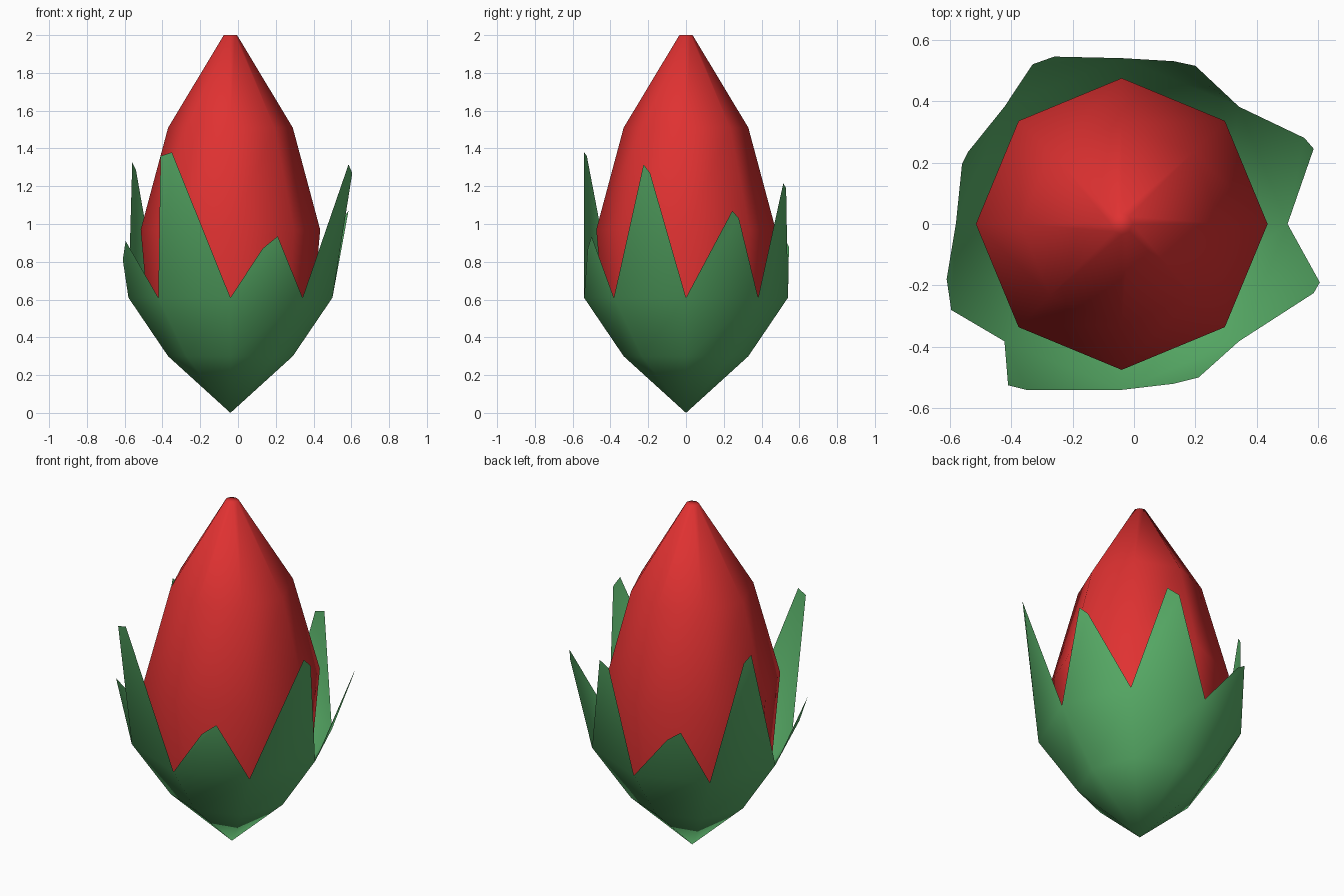
import bpy, bmesh, math

if "Cube" in bpy.data.objects:
    bpy.data.objects.remove(bpy.data.objects["Cube"])

CX = -0.04   # stem axis offset
SIDES = 8


def material(name, color):
    m = bpy.data.materials.new(name)
    m.diffuse_color = (*color, 1)
    m.use_nodes = True
    m.node_tree.nodes["Principled BSDF"].inputs["Base Color"].default_value = m.diffuse_color
    return m


def ring(bm, r, z):
    return [bm.verts.new((CX + r * math.cos(k * math.tau / SIDES),
                          r * math.sin(k * math.tau / SIDES), z)) for k in range(SIDES)]


def bridge(bm, low, high):
    for k in range(SIDES):
        n = (k + 1) % SIDES
        bm.faces.new((low[k], low[n], high[n], high[k]))


def finish(bm, name, mat):
    for f in bm.faces:
        f.smooth = True
    me = bpy.data.meshes.new(name)
    bm.to_mesh(me)
    bm.free()
    me.materials.append(mat)
    ob = bpy.data.objects.new(name, me)
    bpy.context.collection.objects.link(ob)
    return ob


red = material("petal red", (0.74, 0.031, 0.031))
green = material("leaf green", (0.10, 0.43, 0.14))

# Closed flower bud: eight-sided profile with a small flat tip
bm = bmesh.new()
rings = [ring(bm, r, z) for r, z in
         [(0.43, 0.46), (0.475, 0.97), (0.33, 1.51), (0.035, 2.0)]]
for a, b in zip(rings, rings[1:]):
    bridge(bm, a, b)
bm.faces.new(rings[-1])
finish(bm, "flower_bud", red)

# Green cup below the bud
bm = bmesh.new()
tip = bm.verts.new((CX, 0, 0))
low = ring(bm, 0.33, 0.30)
rim = ring(bm, 0.54, 0.61)
for k in range(SIDES):
    bm.faces.new((tip, low[(k + 1) % SIDES], low[k]))
bridge(bm, low, rim)

# Uneven blunt leaves on the rim: two tip points each, counter-clockwise from +x
leaf_tips = [
    ((0.585, 0.245, 1.07), (0.555, 0.28, 1.03)),
    ((0.20, 0.515, 1.215), (0.13, 0.53, 1.19)),
    ((-0.26, 0.545, 0.88), (-0.33, 0.52, 0.93)),
    ((-0.54, 0.235, 1.285), (-0.56, 0.195, 1.325)),
    ((-0.61, -0.18, 0.81), (-0.595, -0.28, 0.91)),
    ((-0.41, -0.525, 1.36), (-0.35, -0.54, 1.38)),
    ((0.13, -0.52, 0.87), (0.21, -0.50, 0.935)),
    ((0.585, -0.225, 1.315), (0.605, -0.19, 1.27)),
]
for k, (a, b) in enumerate(leaf_tips):
    bm.faces.new((rim[k], rim[(k + 1) % SIDES], bm.verts.new(b), bm.verts.new(a)))
finish(bm, "leaf_cup", green)
